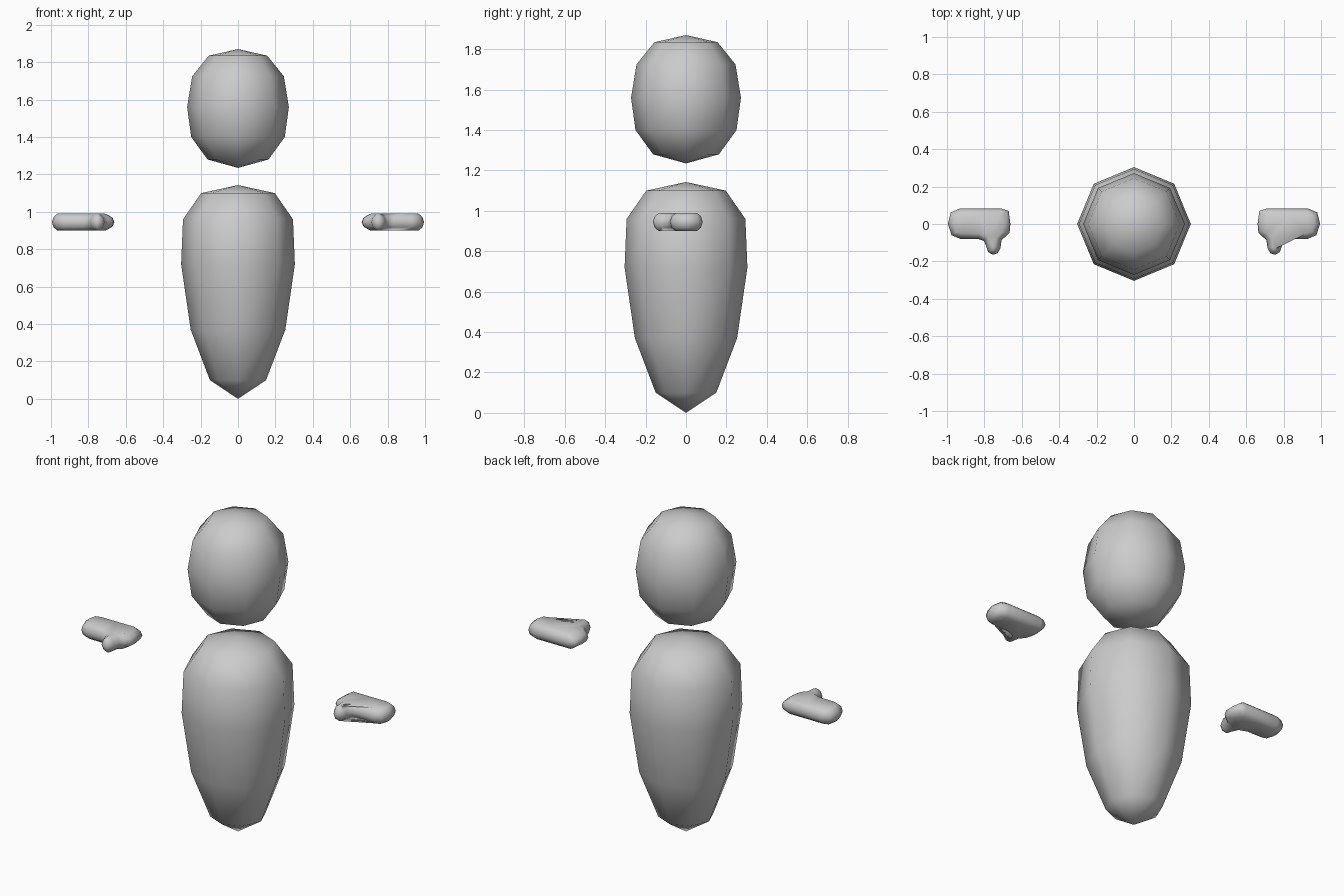
import bpy, bmesh, math
from mathutils import Vector

if "Cube" in bpy.data.objects:
    bpy.data.objects.remove(bpy.data.objects["Cube"])


def finish(name, bm):
    bmesh.ops.recalc_face_normals(bm, faces=bm.faces)
    for f in bm.faces:
        f.smooth = True
    me = bpy.data.meshes.new(name)
    bm.to_mesh(me)
    bm.free()
    ob = bpy.data.objects.new(name, me)
    bpy.context.collection.objects.link(ob)
    return ob


def bridge(bm, a, b):
    n = len(a)
    for i in range(n):
        bm.faces.new((a[i], a[(i + 1) % n], b[(i + 1) % n], b[i]))


def lathe(name, bottom, profile, top, sides=8):
    """Eight-sided turned shape closed by a point at each end."""
    bm = bmesh.new()
    rings = [[bm.verts.new((r * math.cos(k * math.tau / sides),
                            r * math.sin(k * math.tau / sides), z))
              for k in range(sides)] for r, z in profile]
    for a, b in zip(rings, rings[1:]):
        bridge(bm, a, b)
    for ring, z in ((rings[0], bottom), (rings[-1], top)):
        tip = bm.verts.new((0, 0, z))
        for k in range(sides):
            bm.faces.new((ring[k], ring[(k + 1) % sides], tip))
    return finish(name, bm)


# Head and tapering body
lathe("head", 1.235, [(.163, 1.28), (.25, 1.40), (.272, 1.56), (.245, 1.725), (.156, 1.835)], 1.87)
lathe("body", 0, [(.15, .10), (.253, .37), (.304, .72), (.294, .96), (.197, 1.10)], 1.143)

# Mitten outline seen from above, counter-clockwise, with thumb towards the front
OUTLINE = [(.665, -.045), (.69, -.07), (.708, -.085), (.714, -.13), (.73, -.157), (.755, -.164),
           (.78, -.15), (.79, -.12), (.802, -.09), (.83, -.081), (.93, -.079), (.975, -.06),
           (.995, 0), (.98, .062), (.93, .083), (.83, .083), (.71, .083), (.67, .07), (.661, 0)]


def inset(points, d):
    out = []
    for i, p in enumerate(points):
        q, r = Vector(points[i - 1]), Vector(points[(i + 1) % len(points)])
        t = (r - q).normalized()
        out.append(Vector(p) + d * Vector((-t.y, t.x)))
    return out


def hand(name, side):
    bm = bmesh.new()
    rings = []
    for d, h in ((.03, -.045), (.009, -.028), (0, 0), (.009, .028), (.03, .045)):
        ring = []
        for p in inset(OUTLINE, d):
            thin = 0.8 if p.x < .70 else 1   # slimmer wrist end
            ring.append(bm.verts.new((side * p.x, p.y, .945 + h * thin)))
        rings.append(ring)
    for a, b in zip(rings, rings[1:]):
        bridge(bm, a, b)
    caps = [bm.faces.new(rings[0]), bm.faces.new(rings[-1])]
    bmesh.ops.triangulate(bm, faces=caps)
    return finish(name, bm)


# Floating hands
hand("left_hand", 1)
hand("right_hand", -1)
